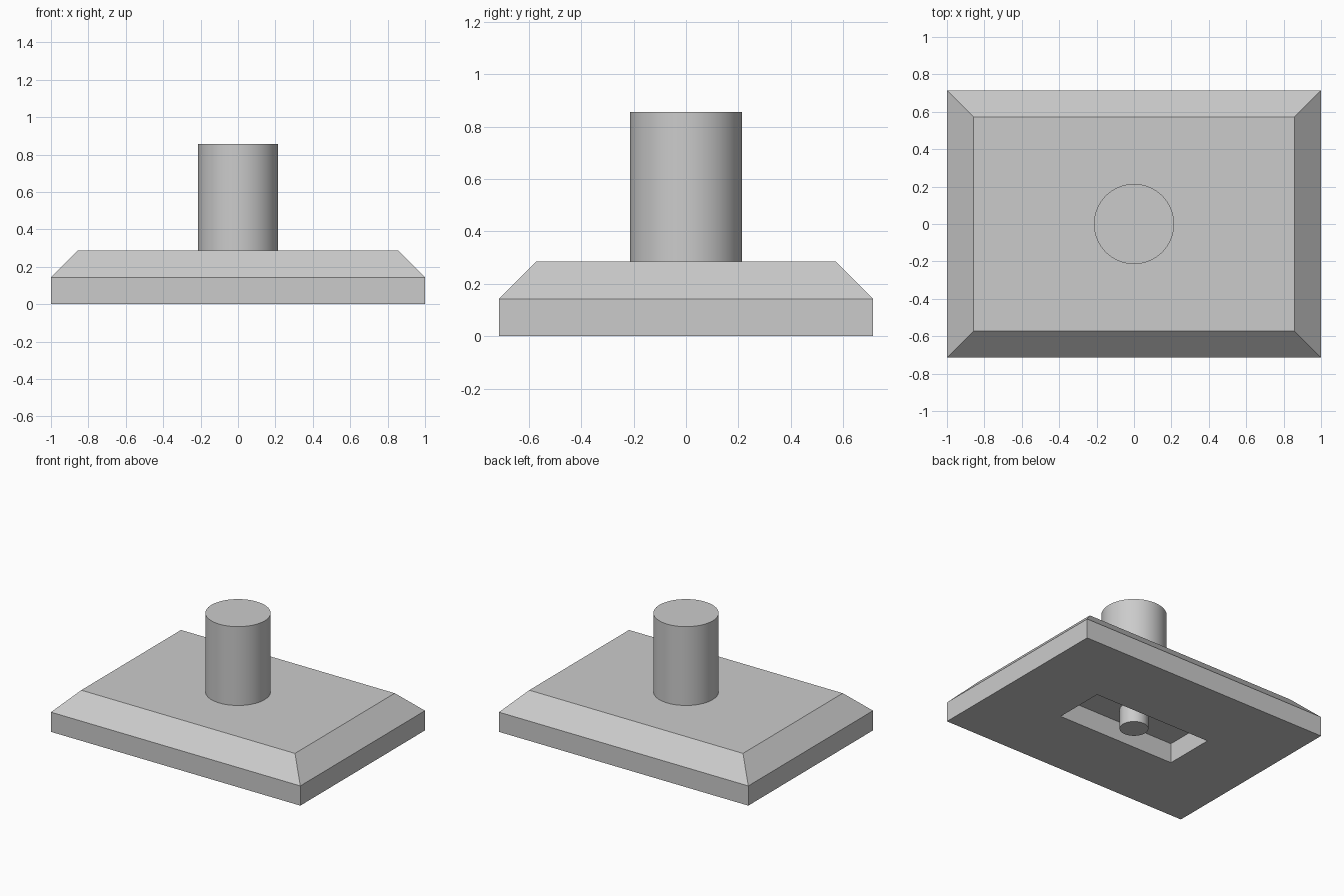
import bpy
import bmesh
import math

cube = bpy.data.objects.get("Cube")
if cube:
    bpy.data.objects.remove(cube, do_unlink=True)

U = 1 / 7  # module: the base is 14 x 10 modules

# Single grey material
grey = bpy.data.materials.new("light_grey")
grey.use_nodes = True
colour = (0.6, 0.6, 0.6, 1)
grey.diffuse_color = colour
grey.node_tree.nodes["Principled BSDF"].inputs["Base Color"].default_value = colour


def add_block(name, rings):
    """Loft rectangular rings (half x, half y, z) and cap both ends."""
    bm = bmesh.new()
    loops = [[bm.verts.new((sx * hx * U, sy * hy * U, z * U))
              for sx, sy in ((-1, -1), (1, -1), (1, 1), (-1, 1))]
             for hx, hy, z in rings]
    for a, b in zip(loops, loops[1:]):
        for i in range(4):
            j = (i + 1) % 4
            bm.faces.new((a[i], a[j], b[j], b[i]))
    bm.faces.new(loops[0][::-1])
    bm.faces.new(loops[-1])
    bmesh.ops.recalc_face_normals(bm, faces=bm.faces[:])
    mesh = bpy.data.meshes.new(name)
    bm.to_mesh(mesh)
    bm.free()
    mesh.materials.append(grey)
    obj = bpy.data.objects.new(name, mesh)
    bpy.context.collection.objects.link(obj)
    return obj


def add_post(name, radius, z0, z1):
    """Upright smooth cylinder between two heights."""
    bpy.ops.mesh.primitive_cylinder_add(
        vertices=64, radius=radius * U, depth=(z1 - z0) * U,
        location=(0, 0, (z0 + z1) / 2 * U))
    obj = bpy.context.object
    obj.name = name
    obj.data.materials.append(grey)
    bpy.ops.object.shade_smooth_by_angle(angle=math.radians(30))
    return obj


# Base plate: recess ceiling, recess rim, outer bottom, shoulder, chamfered top
add_block("base_plate", [(3.3, 1.3, 1), (3.3, 1.3, 0),
                         (7, 5, 0), (7, 5, 1), (6, 4, 2)])

# Post on top, and the small pin inside the underside recess
add_post("top_post", 1.5, 2, 6)
add_post("recess_pin", 0.66, 0, 1)
